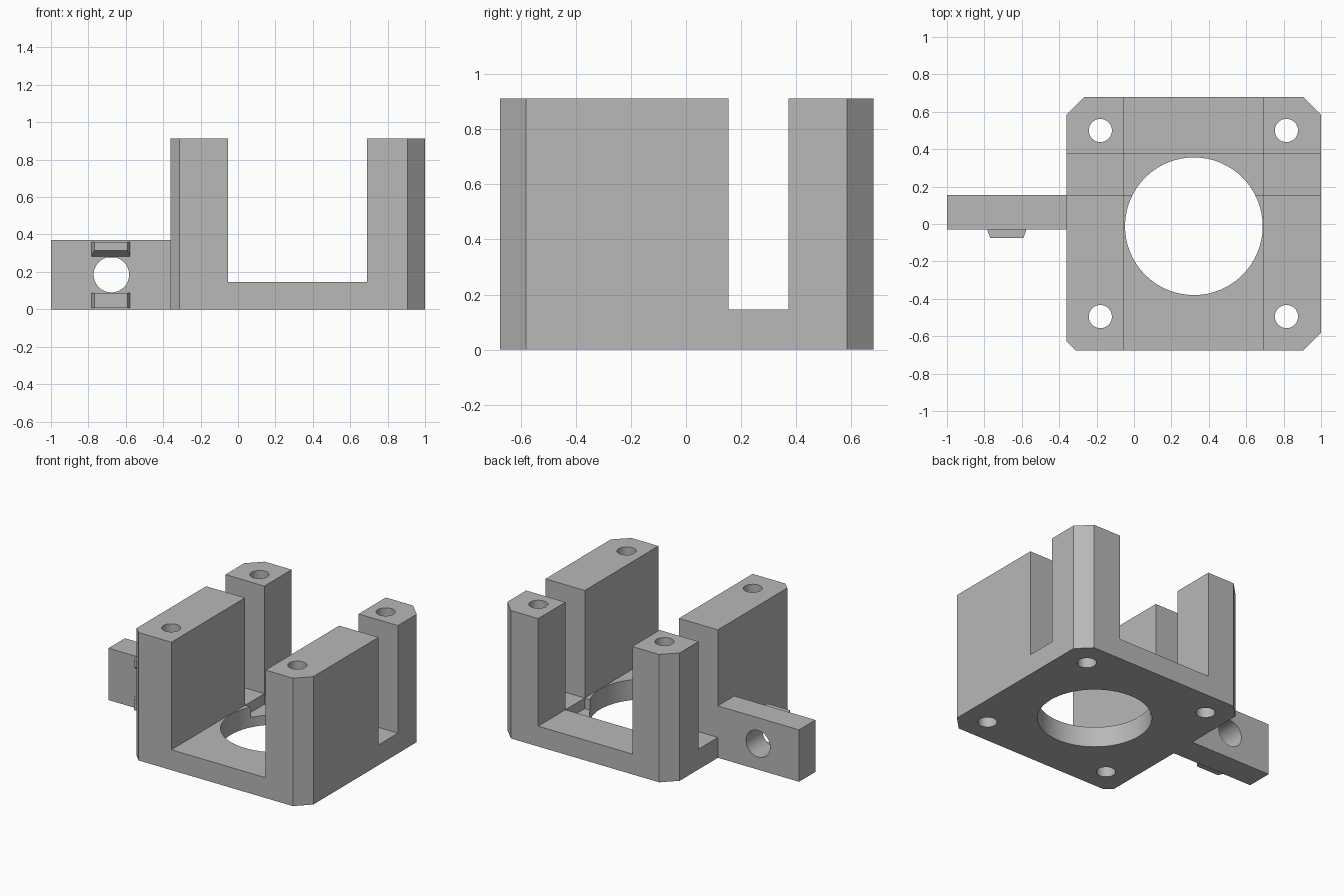
import bpy, bmesh, math
from mathutils import Matrix

cube = bpy.data.objects.get("Cube")
if cube:
    bpy.data.objects.remove(cube, do_unlink=True)

GREY = (0.48, 0.48, 0.48, 1.0)
grey = bpy.data.materials.new("plain grey")
grey.use_nodes = True
grey.diffuse_color = GREY
bsdf = next(n for n in grey.node_tree.nodes if n.type == 'BSDF_PRINCIPLED')
bsdf.inputs["Base Color"].default_value = GREY


def finish(name, bm):
    bmesh.ops.recalc_face_normals(bm, faces=bm.faces)
    mesh = bpy.data.meshes.new(name)
    bm.to_mesh(mesh)
    bm.free()
    mesh.materials.append(grey)
    obj = bpy.data.objects.new(name, mesh)
    bpy.context.collection.objects.link(obj)
    return obj


def prism(name, outline, z0, z1):
    """Extrude a plan outline from z0 to z1."""
    bm = bmesh.new()
    face = bm.faces.new([bm.verts.new((x, y, z0)) for x, y in outline])
    top = bmesh.ops.extrude_face_region(bm, geom=[face])["geom"]
    for v in top:
        if isinstance(v, bmesh.types.BMVert):
            v.co.z = z1
    return finish(name, bm)


def box(name, x0, x1, y0, y1, z0, z1):
    return prism(name, [(x0, y0), (x1, y0), (x1, y1), (x0, y1)], z0, z1)


def cylinder(name, centre, radius, depth, segments, along_y=False):
    bm = bmesh.new()
    turn = Matrix.Rotation(math.pi / 2 if along_y else 0, 4, 'X')
    bmesh.ops.create_cone(bm, cap_ends=True, segments=segments, radius1=radius,
                          radius2=radius, depth=depth,
                          matrix=Matrix.Translation(centre) @ turn)
    return finish(name, bm)


def cut(target, cutter):
    """Subtract a cutter, then discard it."""
    mod = target.modifiers.new("cut", 'BOOLEAN')
    mod.operation = 'DIFFERENCE'
    mod.solver = 'EXACT'
    mod.object = cutter
    bpy.context.view_layer.objects.active = target
    bpy.ops.object.modifier_apply(modifier=mod.name)
    bpy.data.objects.remove(cutter, do_unlink=True)


def smooth(obj):
    bpy.ops.object.select_all(action='DESELECT')
    obj.select_set(True)
    bpy.context.view_layer.objects.active = obj
    bpy.ops.object.shade_smooth_by_angle(angle=math.radians(25))


# Chamfered block
L, R, F, B, TOP = -0.36, 1.0, -0.675, 0.68, 0.912
c, small = 0.095, 0.048
body = prism("motor_mount_body", [
    (L + small, F), (R - c, F), (R, F + c), (R, B - c),
    (R - c, B), (L + c, B), (L, B - c), (L, F + small)], 0, TOP)

# Crossing channels that leave four pillars, and the recess where they meet
IN_L, IN_R, SLOT_F, SLOT_B, FLOOR = -0.053, 0.69, 0.155, 0.373, 0.145
cut(body, box("long_channel", IN_L, IN_R, F - 1, B + 1, FLOOR, 2))
cut(body, box("cross_channel", L - 1, R + 1, SLOT_F, SLOT_B, FLOOR, 2))
cut(body, box("recess", IN_L, IN_R, SLOT_F, SLOT_B, 0.07, 1))

# Central bore and the four screw holes
cut(body, cylinder("bore", (0.32, -0.012, 0), 0.368, 1, 64))
for x in (-0.18, 0.815):
    for y in (-0.495, 0.5):
        cut(body, cylinder("screw_hole", (x, y, 0.5), 0.062, 3, 32))
smooth(body)

# Side arm with a cross hole
arm = box("side_arm", -1.0, L + 0.05, -0.03, SLOT_F, 0, 0.37)
cut(arm, cylinder("arm_hole", (-0.677, 0, 0.185), 0.095, 1, 40, along_y=True))
smooth(arm)

# Retaining ledges above and below the arm hole
ARM_X, FRONT = -0.68, -0.075
ledge = [(ARM_X - 0.105, -0.025), (ARM_X - 0.1, -0.045), (ARM_X - 0.088, FRONT),
         (ARM_X + 0.088, FRONT), (ARM_X + 0.1, -0.045), (ARM_X + 0.105, -0.025)]
prism("lower_ledge", ledge, 0.008, 0.088)
upper = prism("upper_ledge", ledge, 0.278, 0.36)
for v in upper.data.vertices:
    if v.co.z < 0.3:
        v.co.z += 0.037 * (-0.025 - v.co.y) / 0.05
